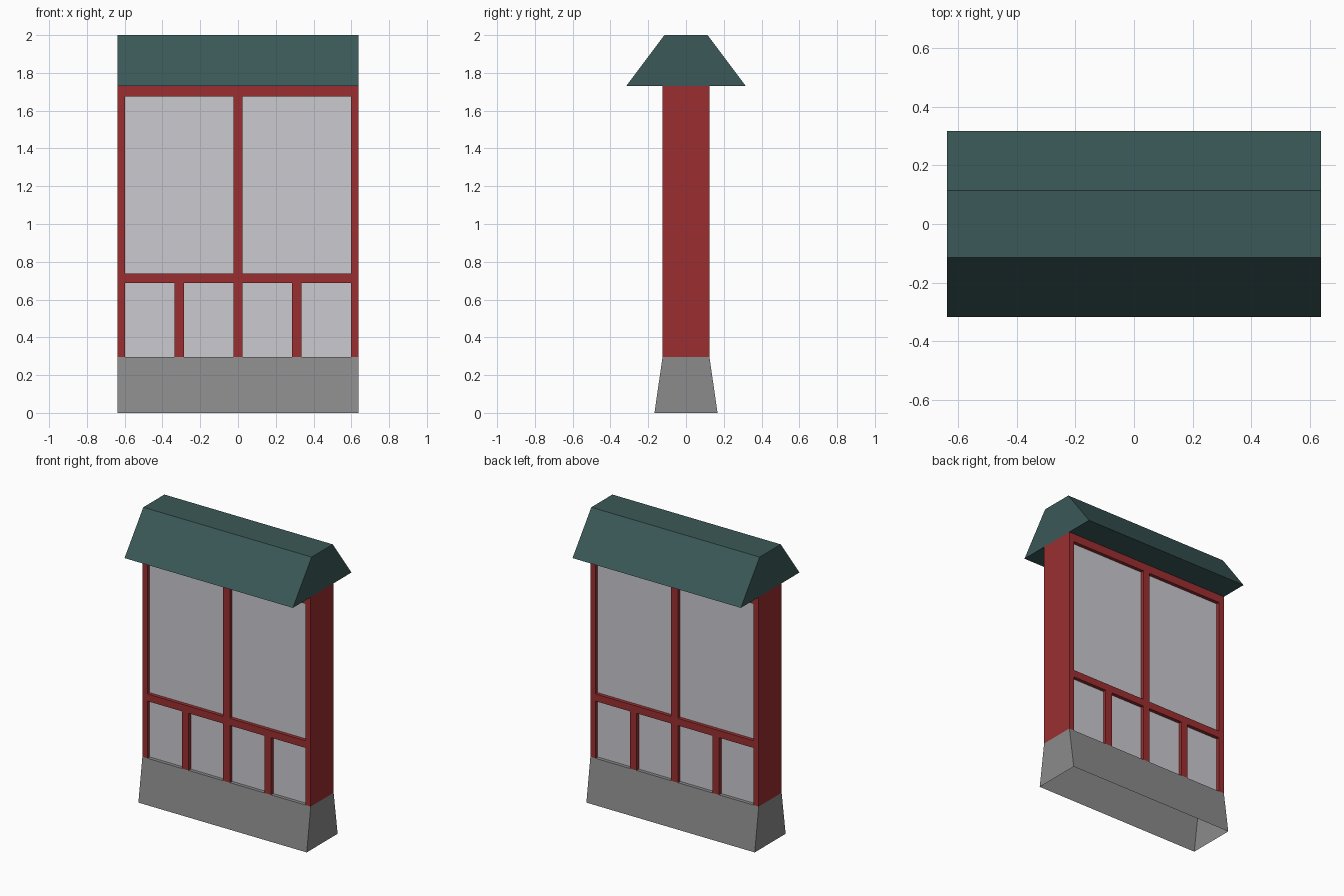
import bpy
import bmesh

cube = bpy.data.objects.get("Cube")
if cube:
    bpy.data.objects.remove(cube, do_unlink=True)


def material(name, r, g, b):
    m = bpy.data.materials.new(name)
    m.use_nodes = True
    m.diffuse_color = (r, g, b, 1)
    m.node_tree.nodes["Principled BSDF"].inputs["Base Color"].default_value = (r, g, b, 1)
    return m


red = material("red_paint", 0.33, 0.028, 0.03)
green = material("green_roof", 0.043, 0.098, 0.096)
grey = material("grey_stone", 0.26, 0.26, 0.26)
white = material("pale_panel", 0.6, 0.59, 0.63)

HALF_W = 0.637      # half width of the whole wall
HALF_D = 0.124      # half depth of the frame
BASE_TOP = 0.297
EAVE = 1.73


def prism(name, mat, x, z, low_d, high_d, open_bottom=False):
    """Box between x and z limits whose half depth tapers from low_d to high_d."""
    bm = bmesh.new()
    bmesh.ops.create_cube(bm, size=2)
    for v in bm.verts:
        top = v.co.z > 0
        v.co.x = x[1] if v.co.x > 0 else x[0]
        v.co.y *= high_d if top else low_d
        v.co.z = z[1] if top else z[0]
    bm.normal_update()
    if open_bottom:
        floor = [f for f in bm.faces if f.normal.z < -0.9]
        bmesh.ops.delete(bm, geom=floor, context="FACES_ONLY")
    mesh = bpy.data.meshes.new(name)
    bm.to_mesh(mesh)
    bm.free()
    mesh.materials.append(mat)
    ob = bpy.data.objects.new(name, mesh)
    bpy.context.collection.objects.link(ob)
    return ob


# Hollow stone footing and capped roof
full = (-HALF_W, HALF_W)
prism("stone_base", grey, full, (0, BASE_TOP), 0.167, HALF_D, open_bottom=True)
prism("roof", green, full, (EAVE, 2), 0.317, 0.114)

# Pale infill, recessed on both faces
inner = 0.598
prism("infill_panel", white, (-inner, inner), (BASE_TOP, EAVE), 0.1, 0.1)

# Horizontal rails
rail_low, rail_high, head = 0.688, 0.737, 1.674
prism("middle_rail", red, (-inner, inner), (rail_low, rail_high), HALF_D, HALF_D)
prism("top_rail", red, (-inner, inner), (head, EAVE), HALF_D, HALF_D)

# Centre post, in the two bays it divides
bar = 0.025
for name, z in (("lower", (BASE_TOP, rail_low)), ("upper", (rail_high, head))):
    prism(name + "_centre_post", red, (-bar, bar), z, HALF_D, HALF_D)

# Outer posts and lower dividers on each side
for side, s in (("left", 1), ("right", -1)):
    prism(side + "_outer_post", red, sorted((s * inner, s * HALF_W)),
          (BASE_TOP, EAVE), HALF_D, HALF_D)
    mid = s * 0.312
    prism(side + "_lower_divider", red, (mid - bar, mid + bar),
          (BASE_TOP, rail_low), HALF_D, HALF_D)
